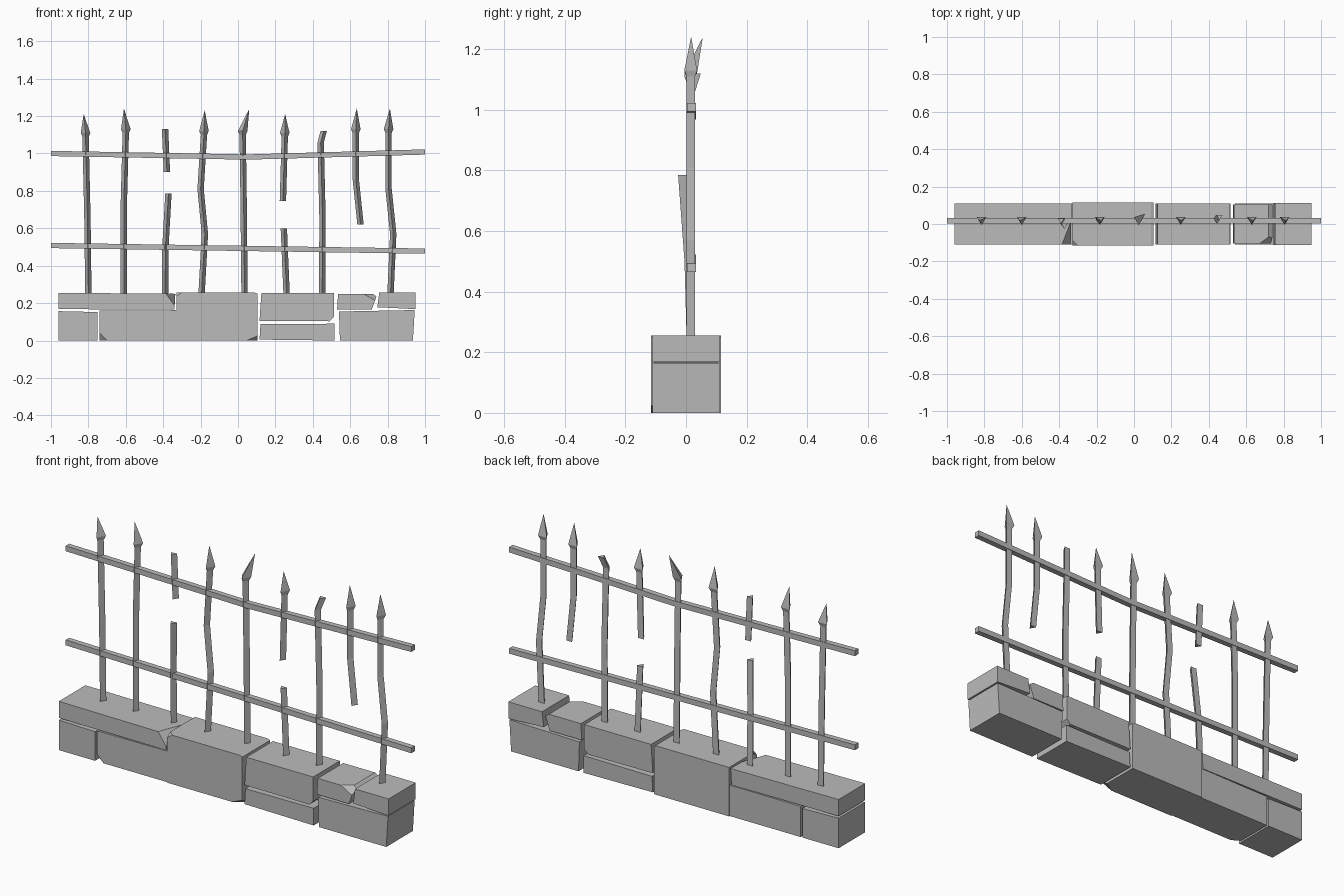
import bpy, bmesh
from mathutils import Vector

if "Cube" in bpy.data.objects:
    bpy.data.objects.remove(bpy.data.objects["Cube"])

grey = bpy.data.materials.new("plain_grey")
grey.use_nodes = True
colour = (0.5, 0.5, 0.5, 1)
grey.diffuse_color = colour
grey.node_tree.nodes["Principled BSDF"].inputs["Base Color"].default_value = colour


def finish(name, bm):
    bmesh.ops.recalc_face_normals(bm, faces=bm.faces)
    mesh = bpy.data.meshes.new(name)
    bm.to_mesh(mesh)
    bm.free()
    mesh.materials.append(grey)
    obj = bpy.data.objects.new(name, mesh)
    bpy.context.collection.objects.link(obj)
    return obj


def loft(name, rings):
    """Join rings of equal point count and cap both ends."""
    bm = bmesh.new()
    loops = [[bm.verts.new(p) for p in ring] for ring in rings]
    n = len(loops[0])
    for a, b in zip(loops, loops[1:]):
        for i in range(n):
            j = (i + 1) % n
            bm.faces.new((a[i], a[j], b[j], b[i]))
    bm.faces.new(loops[0])
    bm.faces.new(loops[-1])
    bmesh.ops.remove_doubles(bm, verts=bm.verts, dist=0.0002)
    return finish(name, bm)


def stone(name, outline, front=-0.11, back=0.11, chips=()):
    """Extrude an x-z outline through the wall, then slice off chipped corners."""
    bm = bmesh.new()
    face = bm.faces.new([bm.verts.new((x, front, z)) for x, z in outline])
    moved = bmesh.ops.extrude_face_region(bm, geom=[face])["geom"]
    bmesh.ops.translate(bm, vec=(0, back - front, 0),
                        verts=[v for v in moved if isinstance(v, bmesh.types.BMVert)])
    for corner, size in chips:
        corner = Vector(corner)
        normal = Vector([-1 / s for s in size])
        bmesh.ops.bisect_plane(bm, geom=bm.verts[:] + bm.edges[:] + bm.faces[:],
                               plane_co=corner + Vector((size[0], 0, 0)),
                               plane_no=normal, clear_outer=True)
        bmesh.ops.holes_fill(bm, edges=[e for e in bm.edges if e.is_boundary])
    return finish(name, bm)


def section(x, y, z, s=1.0):
    """Triangular bar section with its point to the front."""
    return [(x - 0.017 * s, y + 0.013 * s, z), (x + 0.017 * s, y + 0.013 * s, z),
            (x, y - 0.015 * s, z)]


def bar(name, path, tip=None):
    """Bent bar through (x, y, z) points, with an optional spearhead."""
    rings = [section(*p) for p in path]
    if tip:
        x, y, z = path[-1]
        rings += [section(x, y, z + 0.02, 1.5), section(*tip, 0.01)]
    return loft(name, rings)


def rail(name, path):
    h = 0.014
    loft(name, [[(x, 0.004, z - h), (x, 0.033, z - h), (x, 0.033, z + h), (x, 0.004, z + h)]
                for x, z in path])


# Stone wall
stone("left_cap_stone", [(-0.96, 0.168), (-0.34, 0.165), (-0.335, 0.25), (-0.96, 0.255)],
      chips=[((-0.335, -0.11, 0.25), (-0.05, 0.13, -0.07))])
stone("left_end_stone", [(-0.96, 0), (-0.75, 0), (-0.75, 0.152), (-0.96, 0.157)])
stone("left_lower_stone", [(-0.74, 0), (-0.33, 0), (-0.33, 0.162), (-0.74, 0.16)],
      chips=[((-0.74, -0.11, 0), (0.04, 0.03, 0.04))])
stone("tall_middle_stone", [(-0.33, 0), (0.105, 0), (0.105, 0.25), (0.09, 0.256), (-0.33, 0.256)],
      -0.115, 0.115, chips=[((0.105, -0.115, 0), (-0.06, 0.04, 0.025)),
                            ((-0.33, -0.115, 0.256), (0.03, 0.03, -0.02))])
stone("middle_upper_stone", [(0.115, 0.105), (0.49, 0.103), (0.512, 0.125), (0.512, 0.253),
                             (0.125, 0.253)])
stone("middle_lower_stone", [(0.115, 0.005), (0.515, 0), (0.515, 0.09), (0.12, 0.087)])
stone("right_cap_stone", [(0.53, 0.165), (0.715, 0.165), (0.74, 0.235), (0.72, 0.25),
                          (0.535, 0.25)], -0.105, 0.105,
      chips=[((0.74, -0.105, 0.25), (-0.07, 0.05, -0.04))])
stone("right_lower_stone", [(0.545, 0), (0.935, 0), (0.945, 0.163), (0.54, 0.155)])
stone("right_end_cap_stone", [(0.745, 0.178), (0.948, 0.168), (0.95, 0.256), (0.755, 0.256)],
      -0.112, 0.112)

# Two sagging rails
rail("upper_rail", [(-1, 1.0), (0.05, 0.981), (1, 1.008)])
rail("lower_rail", [(-1, 0.508), (1, 0.478)])

# Bars, whole and broken
Y, FOOT = 0.017, 0.245
bar("bar_1", [(-0.8, Y, FOOT), (-0.805, Y, 0.65), (-0.815, Y, 1.09)], (-0.825, Y, 1.21))
bar("bar_2", [(-0.61, Y, FOOT), (-0.61, Y, 0.75), (-0.6, Y, 1.11)], (-0.61, Y, 1.24))
bar("bar_3_lower", [(-0.39, Y, FOOT), (-0.388, 0.01, 0.5), (-0.372, -0.011, 0.785)])
bar("bar_3_upper", [(-0.38, Y, 0.9), (-0.39, Y, 1.13)])
bar("bar_4", [(-0.195, Y, FOOT), (-0.177, Y, 0.57), (-0.2, Y, 0.81), (-0.182, Y, 1.1)],
    (-0.178, Y, 1.23))
bar("bar_5", [(0.035, Y, FOOT), (0.03, Y, 0.75), (0.025, Y, 1.1)], (0.06, 0.055, 1.238))
bar("bar_6_lower", [(0.26, Y, FOOT), (0.245, Y, 0.6)])
bar("bar_6_upper", [(0.24, Y, 0.745), (0.25, Y, 1.09)], (0.252, Y, 1.21))
bar("bar_7", [(0.45, Y, FOOT), (0.452, Y, 0.65), (0.442, Y, 1.06), (0.458, 0.036, 1.12)])
bar("bar_8", [(0.655, Y, 0.62), (0.63, Y, 0.86), (0.63, Y, 1.11)], (0.635, Y, 1.24))
bar("bar_9", [(0.815, Y, FOOT), (0.83, Y, 0.57), (0.805, Y, 0.81), (0.805, Y, 1.11)],
    (0.812, Y, 1.24))
